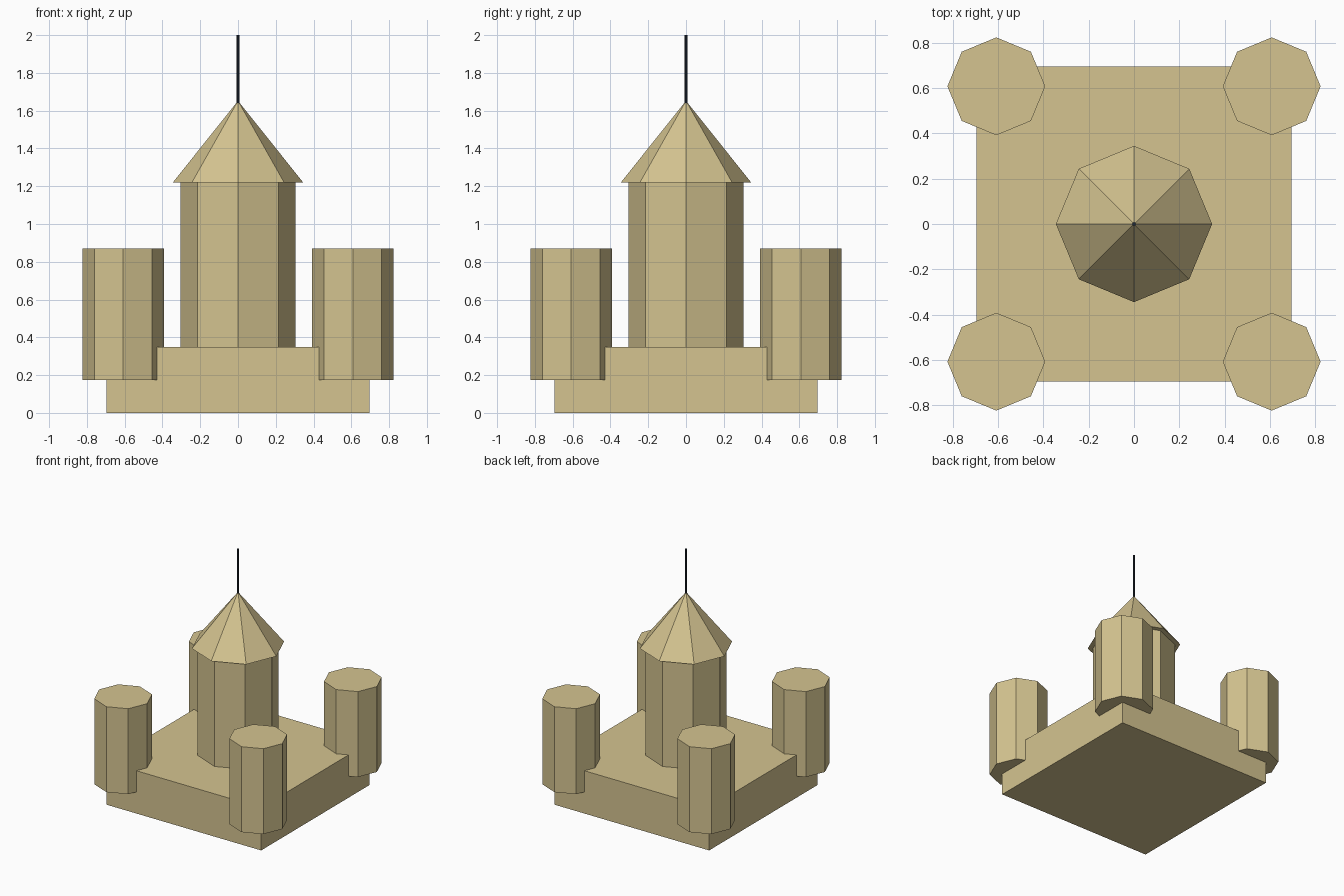
import bpy
import math

if "Cube" in bpy.data.objects:
    bpy.data.objects.remove(bpy.data.objects["Cube"])


def material(name, rgb):
    m = bpy.data.materials.new(name)
    m.diffuse_color = (*rgb, 1.0)
    m.use_nodes = True
    m.node_tree.nodes["Principled BSDF"].inputs["Base Color"].default_value = m.diffuse_color
    return m


sandstone = material("sandstone", (0.66, 0.55, 0.28))
dark_iron = material("dark_iron", (0.015, 0.022, 0.035))


def prism(name, x, y, z0, z1, r0, r1, mat, sides=8):
    """Flat-faced column or cone with one corner on the x axis."""
    bpy.ops.mesh.primitive_cone_add(
        vertices=sides, radius1=r0, radius2=r1, depth=z1 - z0,
        location=(x, y, (z0 + z1) / 2))
    ob = bpy.context.object
    ob.name = name
    ob.data.materials.append(mat)
    return ob


# square plinth
bpy.ops.mesh.primitive_cube_add(size=1, location=(0, 0, 0.174))
plinth = bpy.context.object
plinth.name = "plinth"
plinth.scale = (1.39, 1.39, 0.348)
plinth.data.materials.append(sandstone)

# corner towers, hanging over the plinth corners
for side_y, row in ((-1, "front"), (1, "back")):
    for side_x, col in ((-1, "left"), (1, "right")):
        prism(f"corner_tower_{row}_{col}", side_x * 0.608, side_y * 0.608,
              0.175, 0.87, 0.216, 0.216, sandstone)

# central keep, pointed roof and mast
prism("keep", 0, 0, 0.348, 1.22, 0.304, 0.304, sandstone)
prism("keep_roof", 0, 0, 1.22, 1.652, 0.345, 0, sandstone)
prism("mast", 0, 0, 1.64, 2.0, 0.0085, 0.0085, dark_iron)
